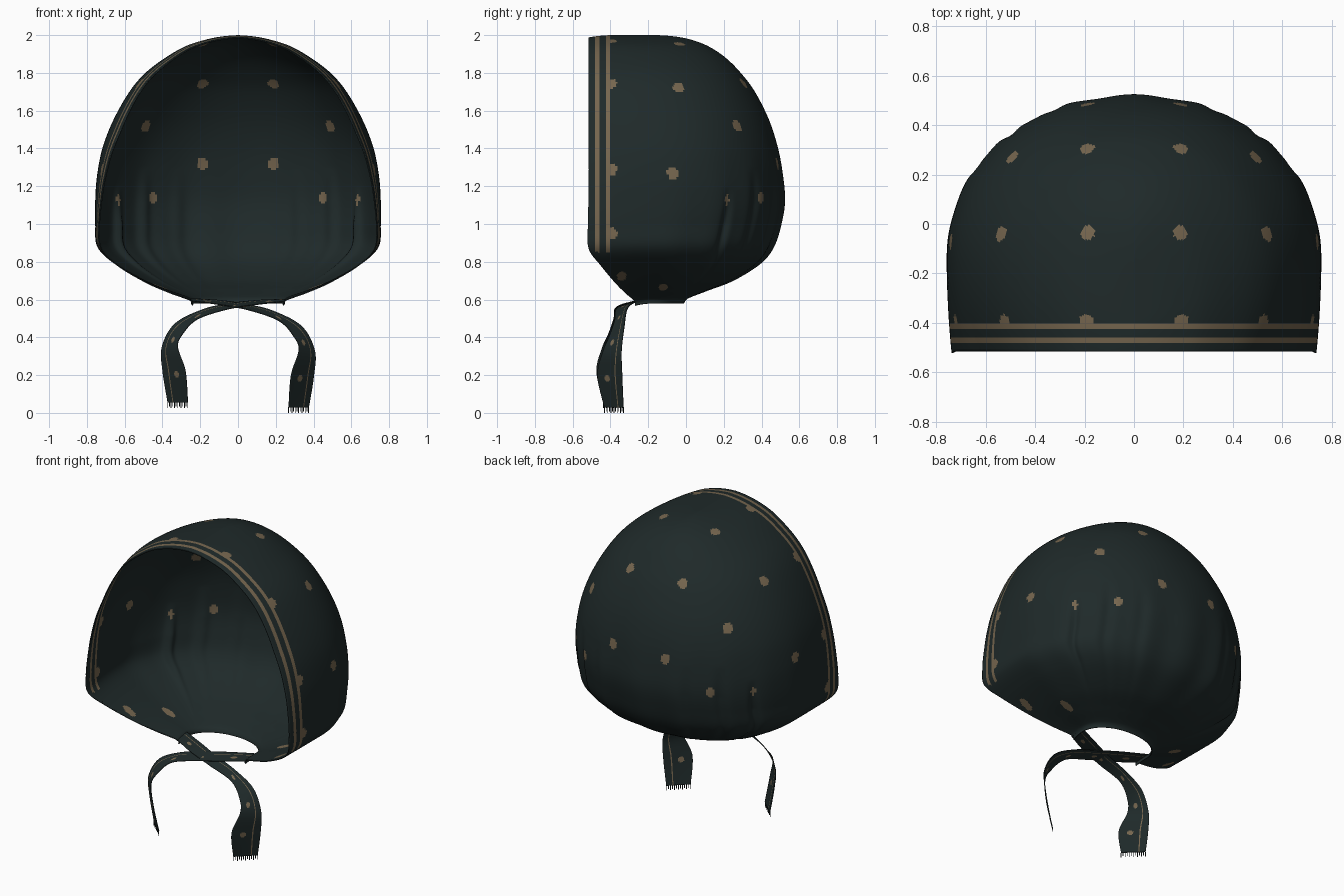
import bpy, bmesh, math
from mathutils import Vector
from mathutils.bvhtree import BVHTree

if "Cube" in bpy.data.objects:
    bpy.data.objects.remove(bpy.data.objects["Cube"])


def material(name, rgb):
    m = bpy.data.materials.new(name)
    m.diffuse_color = (*rgb, 1)
    m.use_nodes = True
    m.node_tree.nodes["Principled BSDF"].inputs["Base Color"].default_value = m.diffuse_color
    return m


GREEN = material("dark green cloth", (0.0135, 0.0225, 0.0225))
BROWN = material("tan print", (0.18, 0.132, 0.077))


def catmull(a, b, c, d, t):
    return [0.5 * (2 * q + (r - p) * t + (2 * p - 5 * q + 4 * r - s) * t * t
                   + (3 * q - p - 3 * r + s) * t ** 3)
            for p, q, r, s in zip(a, b, c, d)]


def smooth_rows(pts, step):
    """Smooth curve through the points, sampled about every step."""
    rows = []
    for i in range(len(pts) - 1):
        a, b, c, d = pts[max(i - 1, 0)], pts[i], pts[i + 1], pts[min(i + 2, len(pts) - 1)]
        n = max(2, round(math.dist(b[:3], c[:3]) / step))
        rows += [catmull(a, b, c, d, k / n) for k in range(n)]
    return rows + [list(pts[-1])]


def clamp(v):
    return max(0, min(1, v))


def grid(bm, rows):
    vs = [[bm.verts.new(p) for p in r] for r in rows]
    for r0, r1 in zip(vs, vs[1:]):
        for j in range(len(r0) - 1):
            bm.faces.new((r0[j], r0[j + 1], r1[j + 1], r1[j]))


def finish(bm, name, thick):
    me = bpy.data.meshes.new(name)
    bm.to_mesh(me)
    bm.free()
    ob = bpy.data.objects.new(name, me)
    bpy.context.collection.objects.link(ob)
    me.materials.append(GREEN)
    me.materials.append(BROWN)
    me.shade_smooth()
    s = ob.modifiers.new("cloth thickness", "SOLIDIFY")
    s.thickness, s.offset = thick, -1
    return ob


# Bonnet profile: height, half width, back y, front y
PROFILE = [
    (0.58, 0.25, -0.01, -0.27), (0.605, 0.26, 0.01, -0.275), (0.645, 0.37, 0.11, -0.32),
    (0.70, 0.50, 0.25, -0.375), (0.79, 0.655, 0.39, -0.45), (0.88, 0.745, 0.46, -0.515),
    (1.0, 0.756, 0.50, -0.52), (1.12, 0.756, 0.52, -0.517), (1.25, 0.747, 0.512, -0.515),
    (1.4, 0.718, 0.487, -0.515), (1.55, 0.66, 0.44, -0.515), (1.7, 0.575, 0.365, -0.515),
    (1.8, 0.49, 0.29, -0.515), (1.88, 0.385, 0.21, -0.515), (1.94, 0.28, 0.12, -0.515),
    (1.975, 0.175, 0.03, -0.515), (1.993, 0.085, -0.06, -0.515), (2.0, 0.0, -0.15, -0.515)]

# Pleats near the neck: angle from the side, width, depth, top height
PLEATS = [(0.57, 0.035, 0.035, 1.2), (0.86, 0.05, 0.025, 1.3), (1.15, 0.05, 0.015, 1.3)]

# Bonnet shell: stacked U-shaped sections, open at the face and the neck
SIDE, BACK = 34, 170
shell_rows = []
for z, w, b, f in smooth_rows(PROFILE, 0.0125):
    w = max(w, 0)
    c = f + 0.36 * (b - f)
    taper = 0.025 + 0.06 * clamp((z - 1.0) / 0.5)
    row = []

    def side_point(k, sgn):
        t = 1 - k / SIDE
        return (sgn * w * (1 - taper * t * t), c + (f - c) * t, z - 0.012 * t * t)

    row += [side_point(k, -1) for k in range(SIDE)]
    low = clamp((z - 0.6) / 0.2)
    fade = low * clamp((1.45 - z) / 0.6)
    for k in range(BACK + 1):
        a = math.pi * (1 - k / BACK)
        ca, sa = math.cos(a), math.sin(a)
        x = w * math.copysign(abs(ca) ** (2 / 2.1), ca)
        y = c + (b - c) * abs(sa) ** (2 / 2.1)
        # soft gathers plus sharper pleats, fading out upwards
        g = 1 + fade * sa * 0.012 * math.cos(17 * (a - math.pi / 2))
        side = min(a, math.pi - a)
        for pa, pw, pd, pz in PLEATS:
            g -= low * clamp((pz - z) / 0.2) * pd * math.exp(-((side - pa) / pw) ** 2)
        row.append((x * g, c + (y - c) * g, z))
    row += [side_point(k, 1) for k in range(SIDE - 1, -1, -1)]
    shell_rows.append(row)

bm = bmesh.new()
grid(bm, shell_rows)
bmesh.ops.remove_doubles(bm, verts=bm.verts[:], dist=0.0004)

# Printed stripes around the face edge: cut along planes
STRIPES = [(-0.482, -0.459), (-0.424, -0.402)]
for y in [v for s in STRIPES for v in s]:
    bmesh.ops.bisect_plane(bm, geom=bm.verts[:] + bm.edges[:] + bm.faces[:], dist=1e-5,
                           plane_co=(0, y, 0), plane_no=(0, 1, 0))
bmesh.ops.recalc_face_normals(bm, faces=bm.faces[:])
far = max(bm.faces, key=lambda q: q.calc_center_median().y)
if far.normal.y < 0:
    bmesh.ops.reverse_faces(bm, faces=bm.faces[:])

# Printed dots: position and width factor, mirrored and snapped to the cloth
DOTS = [(0.195, 0.32, 1.76, 1), (0.51, 0.29, 1.53, 1), (0.19, 0.49, 1.32, 1),
        (0.45, 0.39, 1.14, 0.8), (0.64, 0.22, 1.13, 0.45), (0.57, -0.03, 1.75, 1),
        (0.195, -0.03, 1.98, 1), (0.74, -0.07, 1.27, 1), (0.19, -0.395, 1.96, 1),
        (0.52, -0.395, 1.74, 1), (0.72, -0.395, 1.29, 1), (0.74, -0.395, 0.95, 1),
        (0.42, -0.12, 0.66, 1), (0.55, -0.34, 0.72, 1)]
tree = BVHTree.FromBMesh(bm)
spots = [(tree.find_nearest(Vector((s * x, y, z)))[0], k) for x, y, z, k in DOTS for s in (1, -1)]


def in_dot(p, s, k):
    d = p - s
    if s.z < 0.8:  # underside dots are stretched along the slope
        return (d.x / 2) ** 2 + d.y ** 2 + (d.z / 2) ** 2 < 0.024 ** 2
    return (d.x / k) ** 2 + (d.y / k) ** 2 + (d.z / 1.12) ** 2 < 0.03 ** 2


for face in bm.faces:
    p = face.calc_center_median()
    striped = p.z > 0.85 and any(lo < p.y < hi for lo, hi in STRIPES)
    dotted = (p.y > -0.402 or p.z < 0.8) and any(in_dot(p, s, k) for s, k in spots)
    face.material_index = int(striped or dotted)
finish(bm, "bonnet", 0.006)

# Tie ribbons: centre x, y, z and half-width vector
RIBBON = [(-0.25, -0.22, 0.597, 0.0, 0.05, 0.006), (-0.1, -0.285, 0.583, 0.012, 0.045, 0.01),
          (0.05, -0.33, 0.558, 0.0, 0.04, 0.014), (0.2, -0.345, 0.512, -0.015, 0.032, 0.026),
          (0.315, -0.365, 0.43, 0.02, 0.04, 0.028), (0.362, -0.388, 0.33, 0.042, 0.048, 0.0),
          (0.34, -0.402, 0.2, 0.06, 0.065, 0.0), (0.32, -0.38, 0.03, 0.053, 0.05, 0.0)]


def ribbon(name, sgn, lift):
    rows, N = [], 24
    path = smooth_rows(RIBBON, 0.007)
    for i, (x, y, z, hx, hy, hz) in enumerate(path):
        up = lift * i / (len(path) - 1)
        rows.append([(sgn * (x + hx * v), y + hy * v - lift * 0.3, z + hz * v + up)
                     for v in (2 * j / N - 1 for j in range(N + 1))])
    bm = bmesh.new()
    grid(bm, rows)
    # stripe lengthwise near one edge, and a few dots down the middle
    for i, face in enumerate(bm.faces):
        r, j = divmod(i, N)
        dot = ((r % 28 - 14) * 0.007) ** 2 + ((j - 9) * 0.006) ** 2 < 0.017 ** 2
        face.material_index = int(j == 17 or dot)
    finish(bm, name, 0.004)

    # fringe threads at the ribbon end
    bm = bmesh.new()
    for j in range(0, N + 1, 2):
        top = Vector(rows[-1][j])
        d = Vector((sgn * 0.0015, 0.0015, 0))
        drop = Vector((0, 0, -0.03 + 0.004 * (j % 4)))
        bm.faces.new([bm.verts.new(q) for q in
                      (top - d, top + d, top + d + drop, top - d + drop)])
    finish(bm, name + "_fringe", 0.002)


ribbon("right_ribbon", 1, 0.0)
ribbon("left_ribbon", -1, 0.025)
